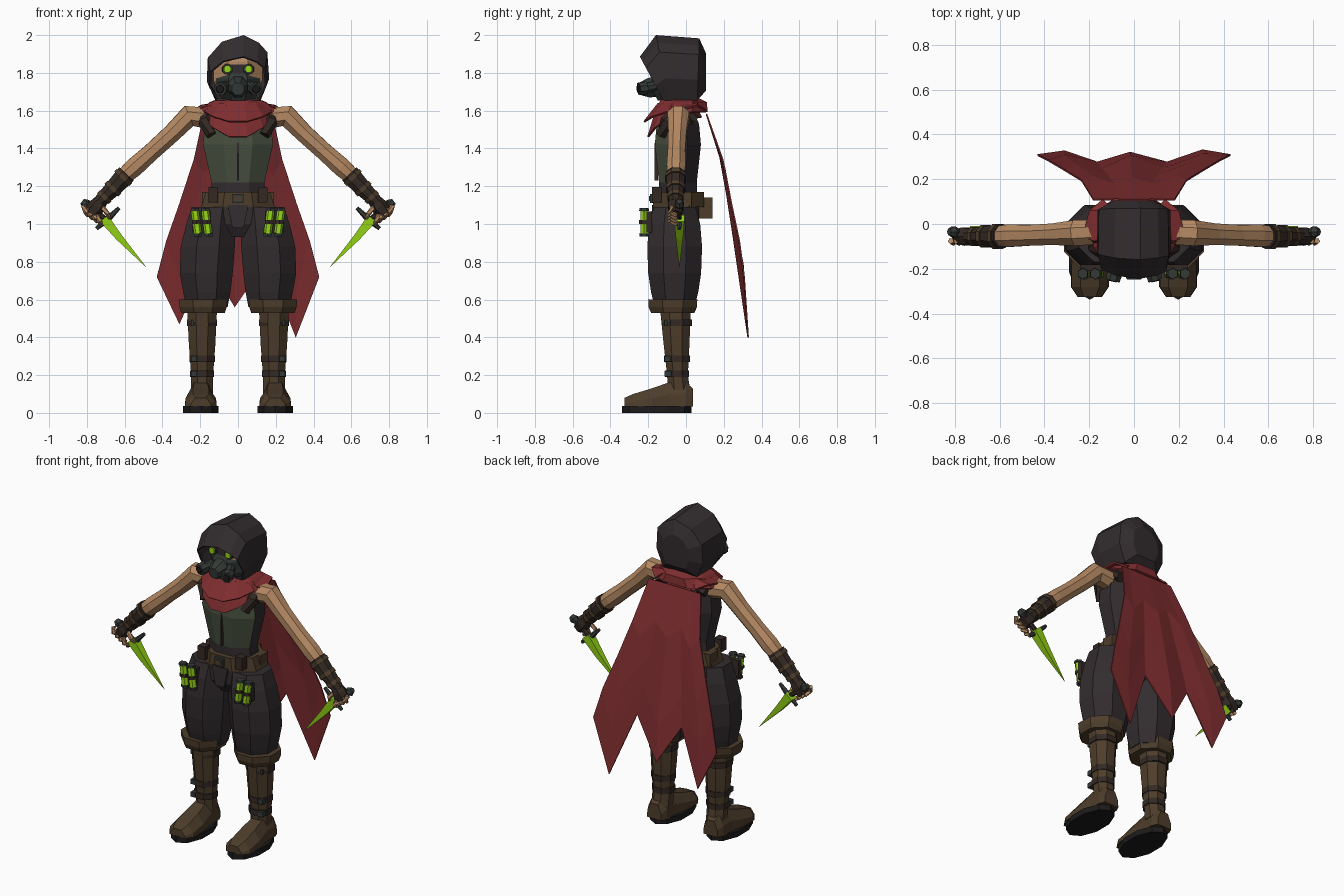
import bpy, bmesh, math
from mathutils import Vector

if "Cube" in bpy.data.objects:
    bpy.data.objects.remove(bpy.data.objects["Cube"])


def material(name, r, g, b):
    mat = bpy.data.materials.new(name)
    mat.use_nodes = True
    mat.diffuse_color = (r, g, b, 1)
    mat.node_tree.nodes["Principled BSDF"].inputs["Base Color"].default_value = (r, g, b, 1)
    return mat


charcoal = material("charcoal cloth", .032, .025, .027)
red = material("red cloth", .21, .026, .029)
skin = material("skin", .46, .25, .125)
leather = material("brown leather", .075, .047, .024)
dark_leather = material("dark leather", .033, .022, .017)
olive = material("olive vest", .064, .08, .05)
glow = material("bright green", .3, .66, .008)
metal = material("gunmetal", .034, .042, .037)
black = material("black rubber", .012, .01, .01)


def build(name, verts, faces, mat, mirror=False, thickness=0):
    """Make a flat shaded object, optionally mirrored across x or given thickness."""
    mesh = bpy.data.meshes.new(name)
    mesh.from_pydata([tuple(v) for v in verts], [], faces)
    bm = bmesh.new()
    bm.from_mesh(mesh)
    bmesh.ops.recalc_face_normals(bm, faces=bm.faces)
    bm.to_mesh(mesh)
    bm.free()
    mesh.materials.append(mat)
    obj = bpy.data.objects.new(name, mesh)
    bpy.context.collection.objects.link(obj)
    if mirror:
        obj.modifiers.new("Mirror", "MIRROR")
    if thickness:
        obj.modifiers.new("Solidify", "SOLIDIFY").thickness = thickness
    return obj


def loft(name, rings, mat, mirror=False, caps=(True, True), thickness=0):
    """Skin a list of closed rings that have equal point counts."""
    n = len(rings[0])
    faces = []
    for k in range(len(rings) - 1):
        for i in range(n):
            j = (i + 1) % n
            faces.append((k * n + i, k * n + j, (k + 1) * n + j, (k + 1) * n + i))
    if caps[0]:
        faces.append(tuple(range(n)))
    if caps[1]:
        faces.append(tuple(range((len(rings) - 1) * n, len(rings) * n)))
    return build(name, [p for ring in rings for p in ring], faces, mat, mirror, thickness)


def oval(z, rx, ry, cx=0, cy=-.05, n=8, dip=0):
    """Horizontal ring with flat sides; dip lowers its front."""
    fit = 1 / math.cos(math.pi / n)
    ring = []
    for i in range(n):
        a = 2 * math.pi * (i + .5) / n
        front = max(0, -math.sin(a))
        ring.append((cx + rx * fit * math.cos(a), cy + ry * fit * math.sin(a), z - dip * front ** 2))
    return ring


def tube(name, path, mat, mirror=True, n=6):
    """Round limb or rod through (x, y, z, radius) points."""
    pts = [Vector(p[:3]) for p in path]
    rings = []
    for k, p in enumerate(pts):
        d = pts[min(k + 1, len(pts) - 1)] - pts[max(k - 1, 0)]
        q = d.to_track_quat("Z", "Y")
        turn = [2 * math.pi * (i + .5) / n for i in range(n)]
        rings.append([p + q @ Vector((math.cos(a), math.sin(a), 0)) * path[k][3] for a in turn])
    return loft(name, rings, mat, mirror)


def box(name, centre, size, mat, mirror=False):
    x, y, z = (s / 2 for s in size)
    c = Vector(centre)
    rings = [[c + Vector(p) for p in ((-x, -y, h), (x, -y, h), (x, y, h), (-x, y, h))] for h in (-z, z)]
    return loft(name, rings, mat, mirror)


def sample(table, z):
    """Linear lookup in a table of descending heights."""
    for (z0, a), (z1, b) in zip(table, table[1:]):
        if z >= z1:
            return a + (b - a) * (z0 - z) / (z0 - z1)
    return table[-1][1]


# Hood: one outline carried from the lip to the back of the head
outline = [(-.12, 0), (-.165, .1), (-.16, .225), (-.085, .31), (.03, .345),
           (.11, .305), (.155, .255), (.165, .115), (.12, 0)]
hood_rings = []
for y, sx, sz, lift, lean in ((-.12, .92, .67, 0, .36), (-.09, 1, 1, 0, .2),
                              (.06, .98, .95, 0, -.03), (.105, .55, .58, .05, 0)):
    hood_rings.append([(x * sx, y - h * lean, 1.655 + lift + h * sz) for x, h in outline])
loft("hood", hood_rings, charcoal, caps=(False, True), thickness=.01)

# Head, goggles and breathing mask
loft("head", [oval(z, rx, ry) for z, rx, ry in
              ((1.58, .06, .06), (1.68, .1, .09), (1.76, .13, .11), (1.86, .13, .11), (1.92, .09, .09))], skin)
loft("goggle_band", [oval(z, .117, .116) for z in (1.79, 1.845)], charcoal)
tube("goggle_rim", [(.056, -.14, 1.82, .03), (.056, -.176, 1.82, .028)], metal, n=8)
tube("eye", [(.056, -.15, 1.82, .023), (.056, -.184, 1.82, .02)], glow, n=8)
loft("mask", [oval(z, rx, ry) for z, rx, ry in
              ((1.655, .08, .1), (1.7, .115, .125), (1.77, .12, .13), (1.8, .1, .115))], metal)
tube("mask_snout", [(0, -.15, 1.73, .06), (0, -.2, 1.72, .055), (0, -.245, 1.715, .035)], metal, False, 8)
tube("mask_filter", [(.05, -.14, 1.735, .028), (.08, -.21, 1.72, .028), (.083, -.212, 1.72, .037),
                     (.095, -.25, 1.715, .035)], metal, n=8)
tube("filter_cover", [(.094, -.248, 1.715, .024), (.096, -.257, 1.715, .02)], black, n=8)

# Scarf in overlapping layers
loft("scarf_collar", [oval(1.665, .1, .1, cy=-.03), oval(1.645, .15, .13, cy=-.02, dip=.02),
                      oval(1.595, .205, .135, cy=-.02, dip=.05)], red, caps=(False, False), thickness=.012)
for name, z, reach, dip in (("scarf_fold", 1.6, .165, .06), ("scarf_drape", 1.565, .145, .11)):
    loft(name, [oval(1.64, .13, .1, n=12), oval(z, .18, reach, cy=-.06, n=12, dip=dip)],
         red, caps=(False, False), thickness=.01)
build("scarf_shoulder_flap", [(.1, -.1, 1.64), (.23, -.06, 1.605), (.2, .06, 1.63), (.14, .11, 1.6), (.08, .06, 1.65)],
      [(0, 1, 2, 4), (4, 2, 3)], red, True, .01)

# Cape: columns run from the shoulders to a ragged hem
widths = [(1.59, .18), (1.27, .25), (.95, .37), (.72, .43), (.3, .43)]
depths = [(1.59, .11), (1.33, .2), (.97, .265), (.85, .295), (.4, .325)]
hem = [(-1, .72), (-.72, .47), (-.4, .8), (-.04, .56), (.36, .8), (.71, .4), (1, .72)]
rows = [0, .28, .55, .78, 1]
cape = []
for t in rows:
    for k, (u, low) in enumerate(hem):
        z = 1.585 + (low - 1.585) * t
        fold = -.02 * t if k in (2, 4) else .008 * t
        cape.append((u * sample(widths, z), sample(depths, z) + fold, z))
n = len(hem)
build("cape", cape, [(r * n + c, r * n + c + 1, r * n + n + c + 1, r * n + n + c)
                     for r in range(len(rows) - 1) for c in range(n - 1)], red, thickness=.008)

# Torso with the vest on its front faces
torso = loft("torso", [oval(z, rx, ry, cy=-.043) for z, rx, ry in
                       ((1.12, .15, .1), (1.22, .14, .1), (1.42, .185, .122), (1.53, .175, .112), (1.6, .1, .08))],
             charcoal)
torso.data.materials.append(olive)
for face in torso.data.polygons:
    if face.normal.y < -.3 and 1.2 < face.center.z < 1.55:
        face.material_index = 1
box("vest_seam", (0, -.158, 1.33), (.008, .02, .2), dark_leather)
tube("shoulder_strap", [(.14, -.13, 1.47, .03), (.17, -.1, 1.54, .04), (.15, -.02, 1.61, .03), (.14, .05, 1.55, .03)],
     dark_leather)

# Arms, wraps and gloves
tube("arm", [(.16, -.035, 1.56, .06), (.26, -.04, 1.572, .062), (.35, -.045, 1.48, .052), (.46, -.05, 1.38, .05),
             (.55, -.052, 1.3, .054), (.66, -.055, 1.2, .04)], skin, n=8)
tube("forearm_wrap", [(.59, -.055, 1.265, .056), (.65, -.055, 1.2, .05), (.74, -.055, 1.11, .036)], dark_leather, n=8)
for x, z, r in ((.6, 1.255, .06), (.655, 1.195, .054), (.7, 1.15, .046)):
    tube("wrap_band", [(x, -.055, z, r), (x + .015, -.055, z - .016, r)], leather, n=8)
tube("glove", [(.72, -.055, 1.13, .034), (.75, -.055, 1.09, .046), (.785, -.055, 1.05, .036)], dark_leather)
for k in range(4):
    x, z = .735 + .024 * k, 1.015 + .016 * k
    tube("finger", [(x + .01, -.075, z + .035, .014), (x, -.085, z, .014), (x - .012, -.05, z - .018, .011)], skin, n=5)
tube("thumb", [(.72, -.07, 1.09, .014), (.69, -.08, 1.055, .013), (.68, -.06, 1.03, .01)], skin, n=5)

# Daggers
tube("dagger_grip", [(.7, -.035, 1.025, .014), (.79, -.035, 1.095, .014)], dark_leather)
tube("dagger_pommel", [(.785, -.035, 1.09, .016), (.805, -.035, 1.105, .028), (.825, -.035, 1.12, .016)], metal)
tube("dagger_guard", [(.63, -.035, 1.085, .01), (.69, -.035, 1.025, .018), (.75, -.035, .975, .01)], metal)
tube("dagger_blade", [(.71, -.035, 1.03, .038), (.63, -.035, .93, .026), (.487, -.035, .772, .001)], glow, n=4)

# Belt, buckle and pouches
loft("belt", [oval(z, rx, .135, cy=-.04) for z, rx in ((1.09, .195), (1.17, .17))], leather)
box("buckle", (0, -.18, 1.135), (.06, .02, .05), metal)
box("buckle_centre", (0, -.192, 1.135), (.035, .008, .025), leather)
box("front_pouch", (.13, -.155, 1.155), (.05, .05, .08), dark_leather, True)
box("back_pouch", (0, .105, 1.085), (.13, .07, .11), leather)
box("hip_pouch", (.17, -.01, 1.12), (.04, .08, .1), leather, True)

# Trousers
loft("trouser_seat", [oval(z, rx, ry) for z, rx, ry in ((.93, .07, .08), (1, .18, .12), (1.1, .185, .12))], charcoal)
build("front_flap", [(-.055, -.18, 1.1), (.055, -.18, 1.1), (.03, -.185, .98), (-.03, -.185, .98)],
      [(0, 1, 2, 3)], charcoal, thickness=.015)
loft("trouser_leg", [oval(z, rx, ry, cx, -.06) for z, rx, ry, cx in
                     ((.56, .11, .105, .165), (.64, .125, .125, .165), (.74, .14, .14, .168), (.88, .143, .145, .16),
                      (1, .128, .135, .145), (1.09, .115, .11, .13))], charcoal, True)
loft("knee_cuff", [oval(z, rx, ry, .185, -.07) for z, rx, ry in
                   ((.53, .115, .115), (.56, .125, .128), (.6, .128, .13))], leather, True)

# Vials on the hips
for x in (.165, .22):
    foot, head = (x - .008, -.222, .95), (x + .008, -.222, 1.07)
    mid = [(a + b) / 2 for a, b in zip(foot, head)]
    tube("vial", [(*foot, .022), (*head, .022)], glow)
    tube("vial_top", [(*head, .026), (head[0], -.222, 1.085, .024)], metal)
    tube("vial_base", [(foot[0], -.222, .935, .024), (*foot, .026)], metal)
    tube("vial_band", [(mid[0], -.222, 1, .026), (mid[0], -.222, 1.02, .026)], dark_leather)
box("vial_holder", (.192, -.195, 1.01), (.1, .03, .11), dark_leather, True)

# Boots
loft("boot_shaft", [oval(z, rx, ry, .19, cy) for z, rx, ry, cy in
                    ((.1, .058, .06, -.035), (.2, .058, .055, -.045), (.36, .07, .068, -.05), (.53, .078, .08, -.055))],
     leather, True)
for z, r in ((.46, .08), (.27, .068), (.19, .064)):
    loft("boot_strap", [oval(z + h, r, r, .19, -.048) for h in (0, .035)], dark_leather, True)
    box("strap_buckle", (.235, -.09, z + .017), (.03, .05, .03), metal, True)
foot_rings = []
for y, w, top in ((-.325, .055, .08), (-.28, .085, .1), (-.18, .085, .13), (-.08, .066, .165),
                  (0, .066, .16), (.036, .05, .13)):
    half = [(w, .035), (w * .95, top * .6), (w * .5, top)]
    section = half + [(-x, z) for x, z in reversed(half)]
    foot_rings.append([(.197 + x, y, z) for x, z in section])
loft("boot_foot", foot_rings, leather, True)
loft("boot_sole", [oval(z, .094, .174, .197, -.155, 10) for z in (0, .036)], black, True)
